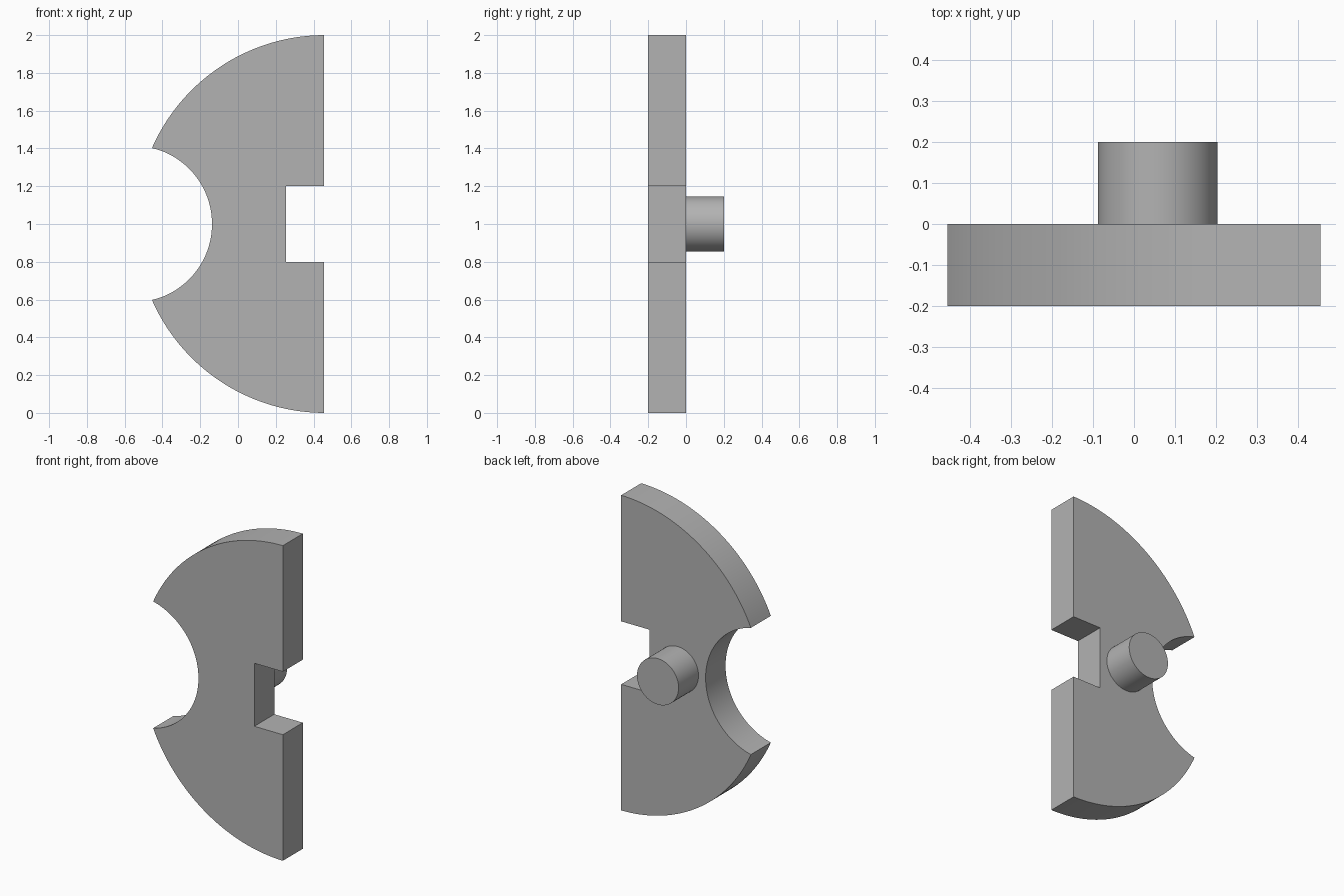
import bpy, bmesh
from math import sin, cos, asin, pi, radians

cube = bpy.data.objects.get("Cube")
if cube:
    bpy.data.objects.remove(cube)

grey = bpy.data.materials.new("plain grey")
grey.use_nodes = True
colour = (0.45, 0.45, 0.45, 1)
grey.diffuse_color = colour
grey.node_tree.nodes["Principled BSDF"].inputs["Base Color"].default_value = colour


def extrude_profile(name, points, y0, y1):
    """Solid from an (x, z) outline, running from y0 to y1."""
    bm = bmesh.new()
    face = bm.faces.new([bm.verts.new((x, y0, z)) for x, z in points])
    grown = bmesh.ops.extrude_face_region(bm, geom=[face])["geom"]
    verts = [g for g in grown if isinstance(g, bmesh.types.BMVert)]
    bmesh.ops.translate(bm, verts=verts, vec=(0, y1 - y0, 0))
    bmesh.ops.recalc_face_normals(bm, faces=bm.faces)
    mesh = bpy.data.meshes.new(name)
    bm.to_mesh(mesh)
    bm.free()
    mesh.materials.append(grey)
    obj = bpy.data.objects.new(name, mesh)
    bpy.context.collection.objects.link(obj)
    bpy.ops.object.select_all(action="DESELECT")
    obj.select_set(True)
    bpy.context.view_layer.objects.active = obj
    bpy.ops.object.shade_smooth_by_angle(angle=radians(30))
    return obj


def arc(cx, r, start, end, steps):
    angles = [start + (end - start) * i / steps for i in range(steps + 1)]
    return [(cx + r * cos(a), 1 + r * sin(a)) for a in angles]


# Half disc with a round bite on one side and a square notch on the other
edge, notch, tip = 0.455, 0.255, 0.402
bite = asin(tip / 0.4135)
outer = asin(tip)
upper = arc(0.46, 1, pi / 2, pi - outer, 40)
upper[0] = (edge, 2)
lower = [(x, 2 - z) for x, z in reversed(upper)]
inner = arc(-0.551, 0.4135, bite, -bite, 48)[1:-1]
slot = [(edge, 0.8), (notch, 0.8), (notch, 1.2), (edge, 1.2)]
extrude_profile("notched_plate", upper + inner + lower + slot, -0.2, 0)

# Round peg on the back
extrude_profile("back_peg", arc(0.058, 0.146, 0, 2 * pi, 64)[:-1], 0, 0.2)
